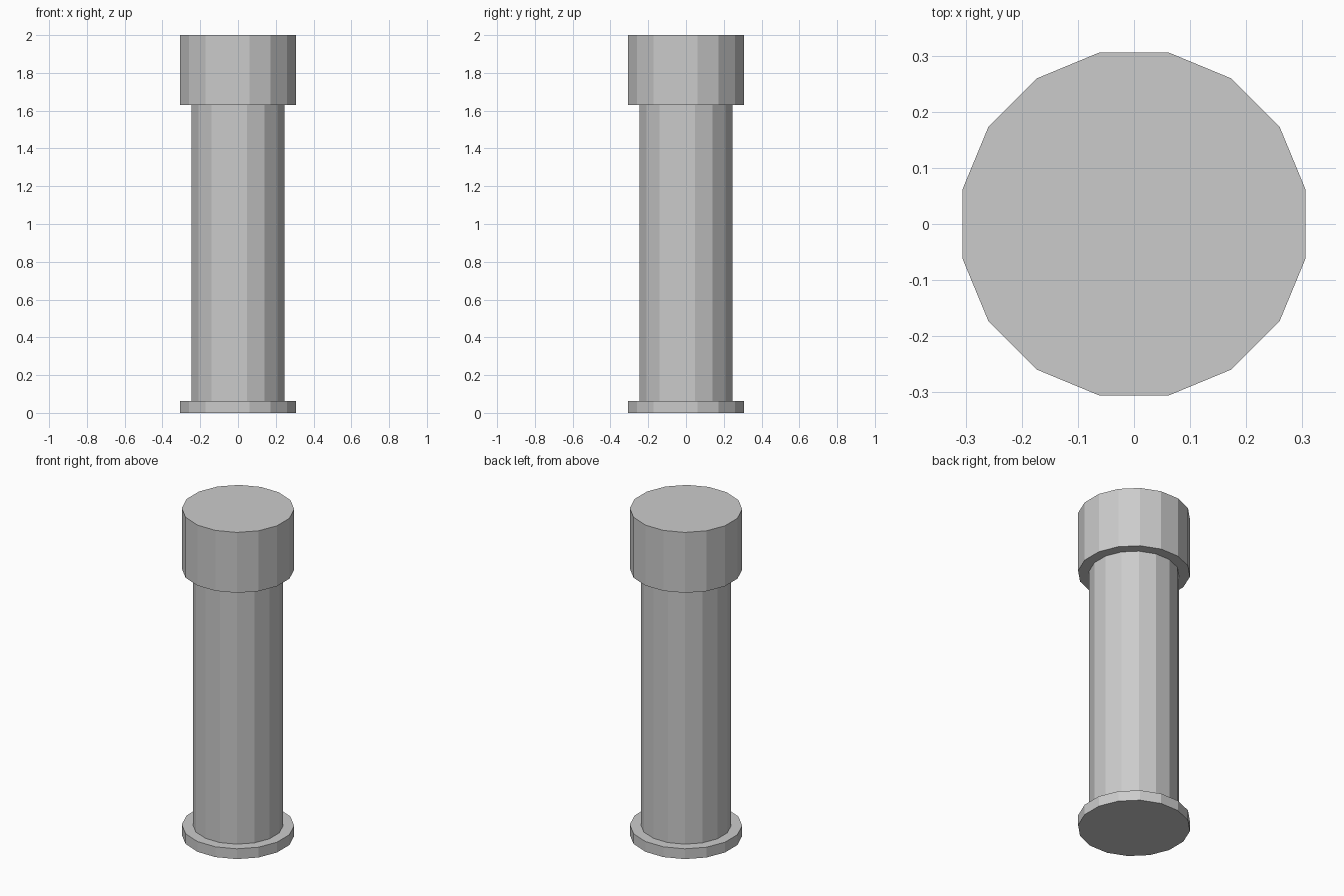
import bpy
import math

SIDES = 16

cube = bpy.data.objects.get("Cube")
if cube:
    bpy.data.objects.remove(cube, do_unlink=True)

# Single grey material
grey = bpy.data.materials.new("plain grey")
grey.use_nodes = True
colour = (0.6, 0.6, 0.6, 1.0)
grey.diffuse_color = colour
grey.node_tree.nodes["Principled BSDF"].inputs["Base Color"].default_value = colour


def drum(name, radius, bottom, top):
    """Upright faceted cylinder with a flat side facing each axis."""
    bpy.ops.mesh.primitive_cylinder_add(
        vertices=SIDES, radius=radius, depth=top - bottom,
        location=(0, 0, (bottom + top) / 2),
        rotation=(0, 0, math.pi / SIDES))
    part = bpy.context.object
    part.name = name
    part.data.materials.append(grey)
    bpy.ops.object.shade_flat()
    return part


# Base disc, shaft and head, stacked
drum("base_flange", 0.312, 0, 0.063)
drum("shaft", 0.251, 0.063, 1.63)
drum("head", 0.312, 1.63, 2)
